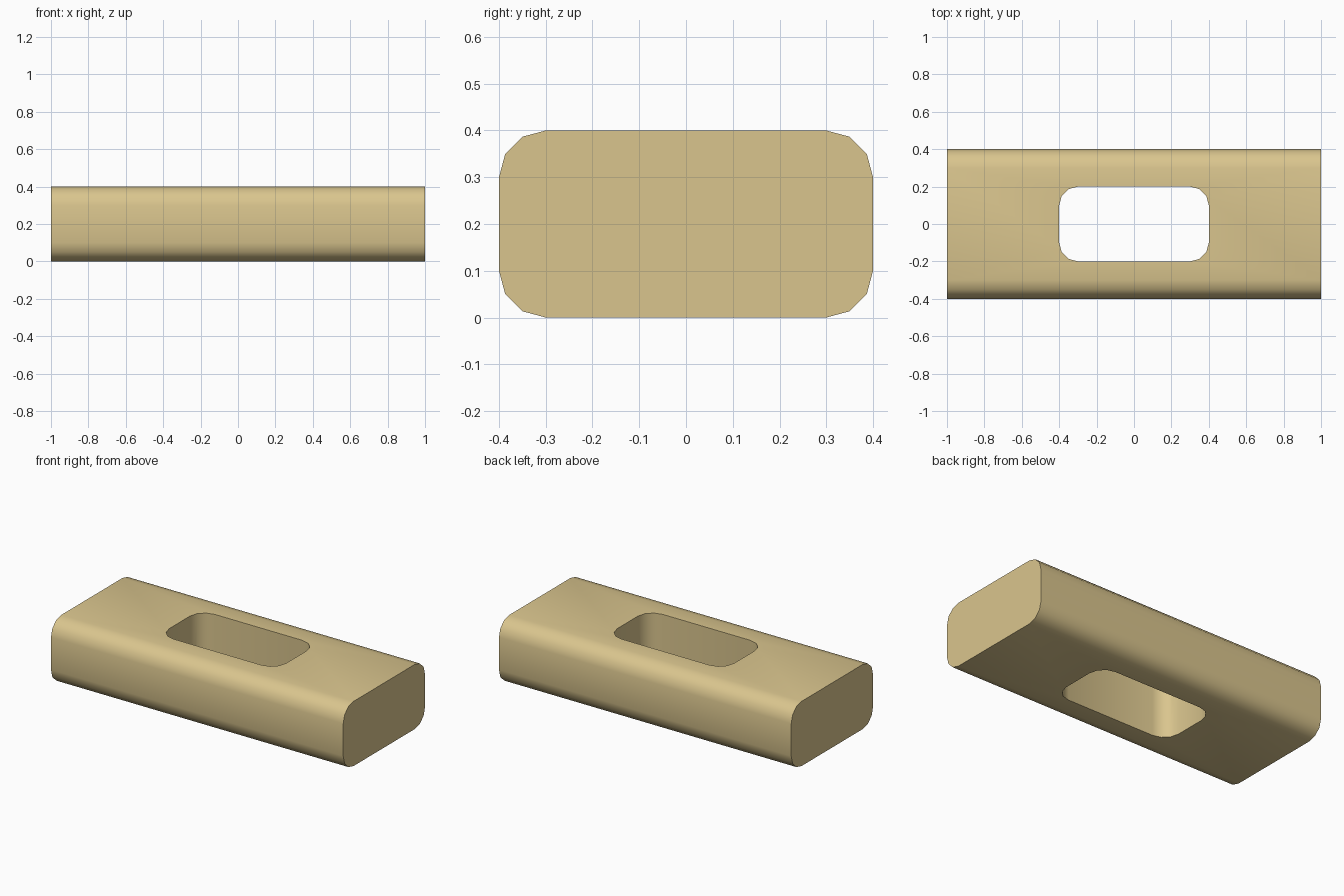
import bpy, bmesh, math
from mathutils import Vector

if "Cube" in bpy.data.objects:
    bpy.data.objects.remove(bpy.data.objects["Cube"])


def rounded_rect(hw, hh, r, segments=3):
    """Counter-clockwise outline of a rounded rectangle around the origin."""
    pts = []
    for i, (sx, sy) in enumerate([(1, 1), (-1, 1), (-1, -1), (1, -1)]):
        for k in range(segments + 1):
            a = math.pi / 2 * (i + k / segments)
            pts.append((sx * (hw - r) + r * math.cos(a), sy * (hh - r) + r * math.sin(a)))
    return pts


def prism(name, outline, direction):
    """Close an outline into a face and extrude it along a direction."""
    bm = bmesh.new()
    face = bm.faces.new([bm.verts.new(p) for p in outline])
    ext = bmesh.ops.extrude_face_region(bm, geom=[face], use_keep_orig=True)
    moved = [v for v in ext["geom"] if isinstance(v, bmesh.types.BMVert)]
    bmesh.ops.translate(bm, verts=moved, vec=Vector(direction))
    bmesh.ops.recalc_face_normals(bm, faces=bm.faces)
    mesh = bpy.data.meshes.new(name)
    bm.to_mesh(mesh)
    bm.free()
    obj = bpy.data.objects.new(name, mesh)
    bpy.context.collection.objects.link(obj)
    return obj


# Rounded bar lying along x
bar = prism("slotted_bar", [(-1, y, z + 0.2) for y, z in rounded_rect(0.4, 0.2, 0.1)], (2, 0, 0))

# Rounded window cut vertically through the middle
cutter = prism("window_cutter", [(x, y, -0.2) for x, y in rounded_rect(0.4, 0.2, 0.1)], (0, 0, 0.8))
cut = bar.modifiers.new("window", "BOOLEAN")
cut.operation, cut.solver, cut.object = "DIFFERENCE", "EXACT", cutter
bpy.context.view_layer.objects.active = bar
bar.select_set(True)
bpy.ops.object.modifier_apply(modifier=cut.name)
bpy.data.objects.remove(cutter)

# Soft rounded corners, crisp ends and window rims
bpy.ops.object.shade_smooth_by_angle(angle=math.radians(40))

# Sand colour
sand = bpy.data.materials.new("sand")
sand.diffuse_color = (0.7, 0.56, 0.27, 1)
sand.use_nodes = True
sand.node_tree.nodes["Principled BSDF"].inputs["Base Color"].default_value = sand.diffuse_color
bar.data.materials.clear()
bar.data.materials.append(sand)
